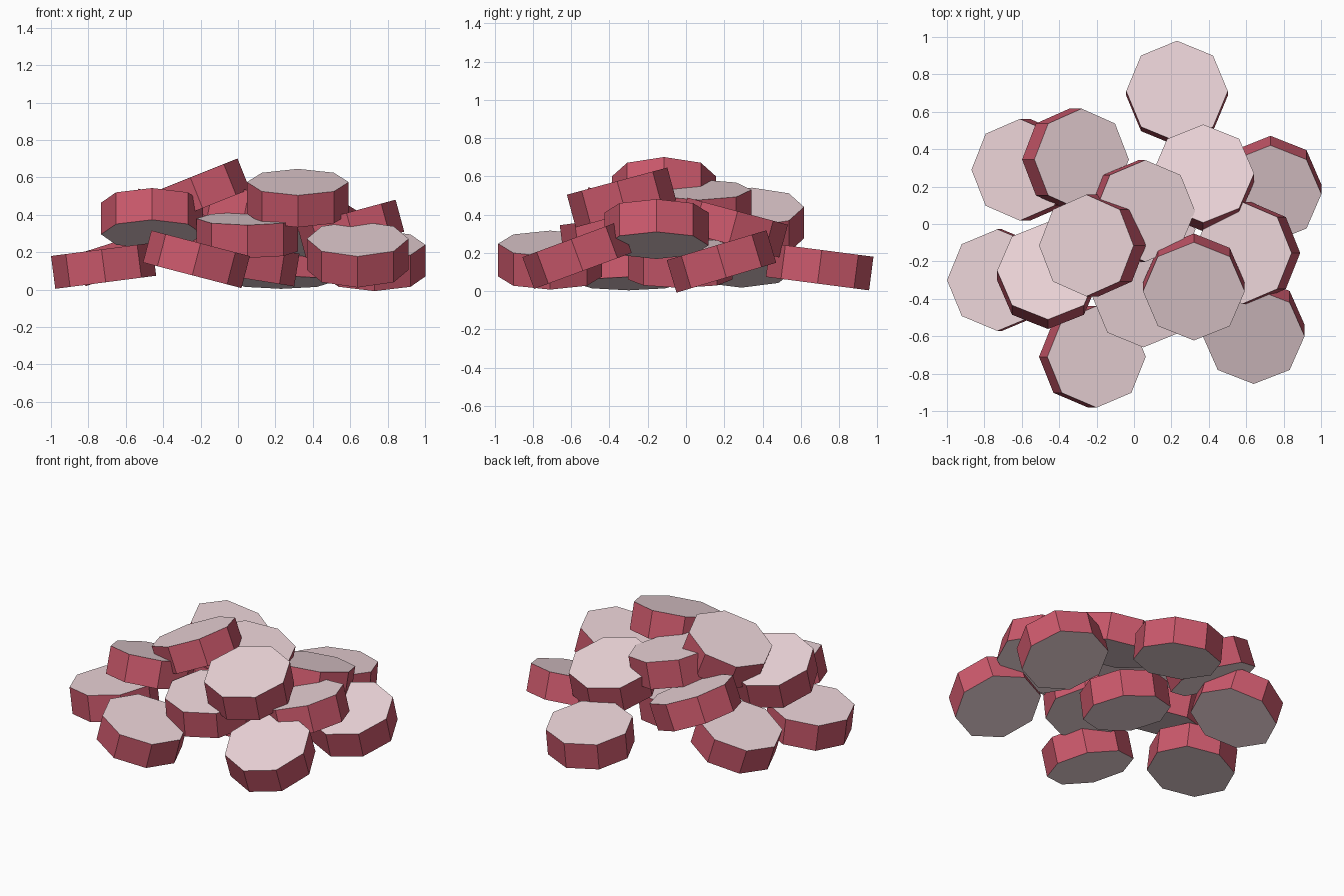
import bpy, bmesh
from math import atan, pi
from mathutils import Matrix, Vector

if "Cube" in bpy.data.objects:
    bpy.data.objects.remove(bpy.data.objects["Cube"])

RADIUS, HEIGHT = 0.272, 0.177


def material(name, color):
    m = bpy.data.materials.new(name)
    m.diffuse_color = color
    m.use_nodes = True
    m.node_tree.nodes["Principled BSDF"].inputs["Base Color"].default_value = m.diffuse_color
    return m


rim = material("red_rim", (0.60, 0.10, 0.15, 1))
cap = material("pale_cap", (0.84, 0.66, 0.69, 1))


def disc(name, top, slope_x, slope_y):
    """Octagonal disc placed by its top-face centre and the slopes of that face."""
    bm = bmesh.new()
    bmesh.ops.create_cone(bm, cap_ends=True, segments=8, radius1=RADIUS,
                          radius2=RADIUS, depth=HEIGHT)
    # origin moves to the top face
    bmesh.ops.translate(bm, verts=bm.verts, vec=(0, 0, -HEIGHT / 2))
    # corners lie on the axes
    corner = max(bm.verts, key=lambda v: v.co.x).co
    if abs(corner.y) > 0.01:
        bmesh.ops.rotate(bm, verts=bm.verts, matrix=Matrix.Rotation(pi / 8, 3, 'Z'))
    bm.normal_update()
    for f in bm.faces:
        f.material_index = 1 if abs(f.normal.z) > 0.9 else 0
    me = bpy.data.meshes.new(name)
    bm.to_mesh(me)
    bm.free()
    me.materials.append(rim)
    me.materials.append(cap)
    ob = bpy.data.objects.new(name, me)
    ob.location = Vector(top)
    ob.rotation_euler = (atan(slope_y), -atan(slope_x), 0)
    bpy.context.collection.objects.link(ob)


layers = {
    # bottom layer: one in the middle, six around it
    "bottom_disc": [
        ((0.06, -0.03, 0.235), -0.16, 0.0),
        ((0.23, 0.71, 0.215), 0.0, -0.13),
        ((-0.61, 0.29, 0.27), 0.32, 0.0),
        ((-0.73, -0.30, 0.215), 0.13, 0.0),
        ((-0.20, -0.71, 0.248), -0.26, 0.0),
        ((0.64, -0.60, 0.272), 0.0, 0.37),
        ((0.73, 0.16, 0.24), 0.0, 0.30),
    ],
    # middle layer
    "middle_disc": [
        ((0.37, 0.27, 0.418), 0.0, -0.27),
        ((-0.28, 0.345, 0.44), -0.40, 0.0),
        ((-0.46, -0.25, 0.465), 0.0, -0.30),
        ((0.05, -0.39, 0.38), 0.0, 0.13),
        ((0.58, -0.155, 0.41), 0.27, 0.0),
    ],
    # top layer
    "top_disc": [
        ((0.06, 0.07, 0.53), -0.20, 0.0),
        ((-0.255, -0.115, 0.60), 0.40, 0.0),
        ((0.32, -0.36, 0.575), 0.0, 0.27),
    ],
}

for layer, discs in layers.items():
    for i, (top, sx, sy) in enumerate(discs, 1):
        disc(f"{layer}_{i}", top, sx, sy)
